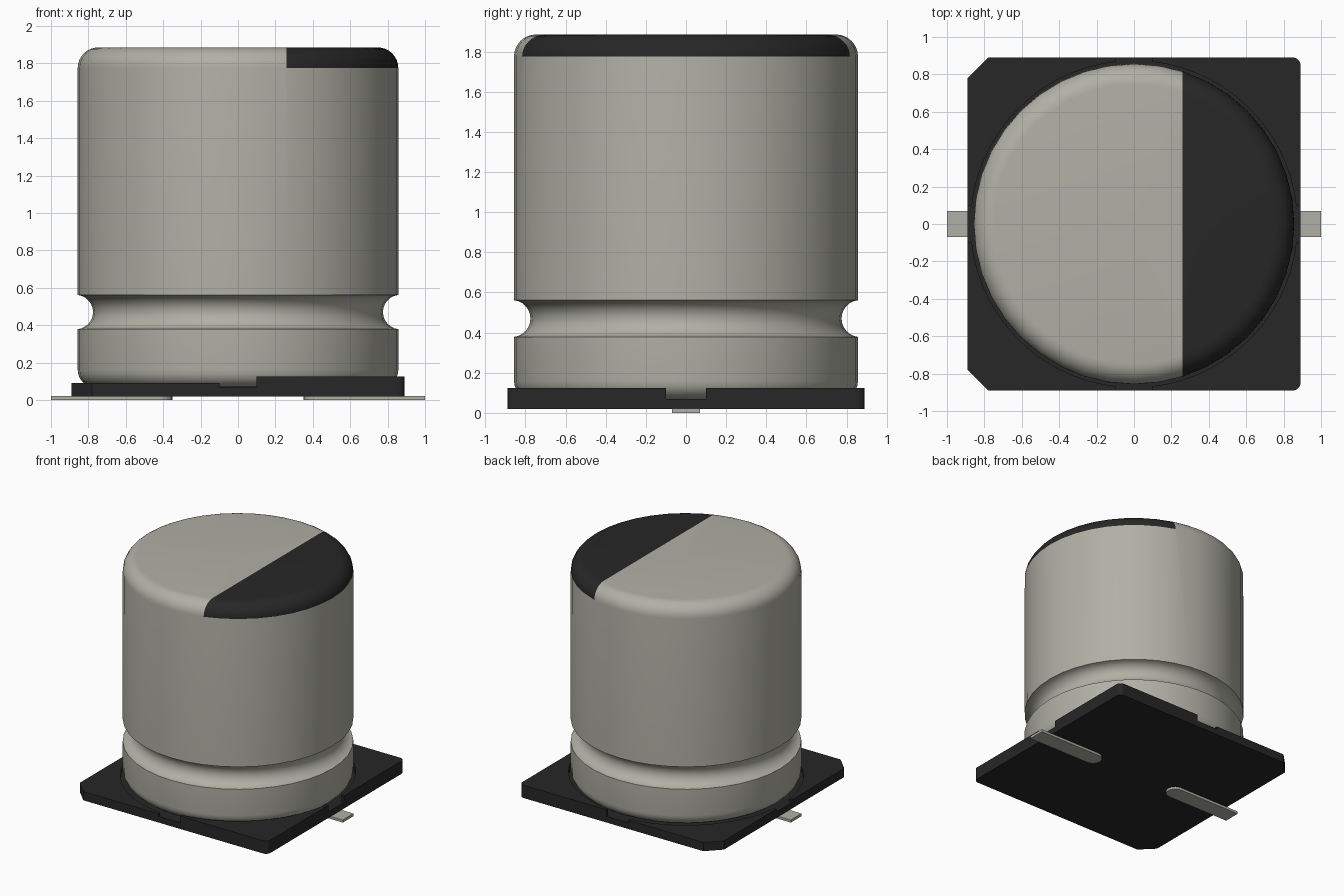
import bpy, bmesh, math
from mathutils import Vector

if "Cube" in bpy.data.objects:
    bpy.data.objects.remove(bpy.data.objects["Cube"])


def material(name, color):
    m = bpy.data.materials.new(name)
    m.use_nodes = True
    m.diffuse_color = (*color, 1)
    m.node_tree.nodes["Principled BSDF"].inputs["Base Color"].default_value = (*color, 1)
    return m


METAL = material("brushed aluminium", (0.44, 0.435, 0.38))
BLACK = material("black plastic", (0.021, 0.02, 0.02))


def make_object(name, bm, *mats):
    bmesh.ops.recalc_face_normals(bm, faces=bm.faces)
    mesh = bpy.data.meshes.new(name)
    bm.to_mesh(mesh)
    bm.free()
    ob = bpy.data.objects.new(name, mesh)
    bpy.context.collection.objects.link(ob)
    for m in mats:
        mesh.materials.append(m)
    return ob


def arc(cx, cy, r, start, end, steps):
    angles = [math.radians(start + (end - start) * i / steps) for i in range(steps + 1)]
    return [(cx + r * math.cos(a), cy + r * math.sin(a)) for a in angles]


def prism(name, outline, z0, z1, mat):
    bm = bmesh.new()
    face = bm.faces.new([bm.verts.new((x, y, z0)) for x, y in outline])
    top = bmesh.ops.extrude_face_region(bm, geom=[face])["geom"]
    bmesh.ops.translate(bm, vec=(0, 0, z1 - z0),
                        verts=[v for v in top if isinstance(v, bmesh.types.BMVert)])
    return make_object(name, bm, mat)


def rectangle(x0, x1, y0, y1):
    return [(x0, y0), (x1, y0), (x1, y1), (x0, y1)]


def activate(ob):
    bpy.ops.object.select_all(action="DESELECT")
    ob.select_set(True)
    bpy.context.view_layer.objects.active = ob


# Can: lathed profile with rounded ends and a crimp groove
R, BOTTOM, TOP = 0.857, 0.07, 1.885
SHOULDER, FOOT = 0.11, 0.09
profile = [(0, BOTTOM)]
profile += arc(R - FOOT, BOTTOM + FOOT, FOOT, -90, 0, 6)
profile += arc(R + 0.01, 0.47, 0.092, 264, 96, 12)
profile += arc(R - SHOULDER, TOP - SHOULDER, SHOULDER, 0, 90, 8)
profile += [(0, TOP)]

bm = bmesh.new()
verts = [bm.verts.new((r, 0, z)) for r, z in profile]
edges = [bm.edges.new(pair) for pair in zip(verts, verts[1:])]
bmesh.ops.spin(bm, geom=verts + edges, axis=(0, 0, 1), cent=(0, 0, 0),
               angle=math.tau, steps=40, use_merge=True)
bmesh.ops.remove_doubles(bm, verts=bm.verts, dist=0.0005)

# Polarity mark: cut the top cap along a straight line and colour one side
MARK_X = 0.26
cap = [f for f in bm.faces if f.calc_center_median().z > TOP - SHOULDER]
cap_geom = set(cap) | {e for f in cap for e in f.edges} | {v for f in cap for v in f.verts}
bmesh.ops.bisect_plane(bm, geom=list(cap_geom), plane_co=(MARK_X, 0, 0), plane_no=(1, 0, 0))
for f in bm.faces:
    c = f.calc_center_median()
    f.material_index = int(c.z > TOP - SHOULDER and c.x > MARK_X)
can = make_object("can", bm, METAL, BLACK)
activate(can)
bpy.ops.object.shade_smooth_by_angle(angle=math.radians(35))

# Base plate: two chamfered corners, two rounded corners
H, CHAMFER, ROUND = 0.89, 0.11, 0.04
outline = [(-H, H - CHAMFER), (-H, CHAMFER - H), (CHAMFER - H, -H)]
outline += arc(H - ROUND, ROUND - H, ROUND, -90, 0, 5)
outline += arc(H - ROUND, H - ROUND, ROUND, 0, 90, 5)
outline += [(CHAMFER - H, H)]
base = prism("base_plate", outline, 0.02, 0.125, BLACK)

# Cutters: round seat, cross notches and the lowered half
FLOOR = 0.07
cutters = [
    prism("seat_cutter", arc(0, 0, 0.873, 0, 360, 64)[:-1], FLOOR, 0.3, BLACK),
    prism("notch_cutter_x", rectangle(-1, 1, -0.1, 0.1), FLOOR, 0.3, BLACK),
    prism("notch_cutter_y", rectangle(-0.1, 0.1, -1, 1), FLOOR, 0.3, BLACK),
    prism("low_half_cutter", rectangle(-1, 0, -1, 1), 0.092, 0.3, BLACK),
]
activate(base)
for cutter in cutters:
    mod = base.modifiers.new(cutter.name, "BOOLEAN")
    mod.operation, mod.solver, mod.object = "DIFFERENCE", "EXACT", cutter
    bpy.ops.object.modifier_apply(modifier=mod.name)
    bpy.data.objects.remove(cutter)

# Flat leads with a rounded inner end
W = 0.07
for side, name in ((1, "left_lead"), (-1, "right_lead")):
    shape = [(1, -W), (1, W)] + arc(0.35 + W, 0, W, 90, 270, 10)
    prism(name, [(side * x, y) for x, y in shape], 0, 0.021, METAL)
